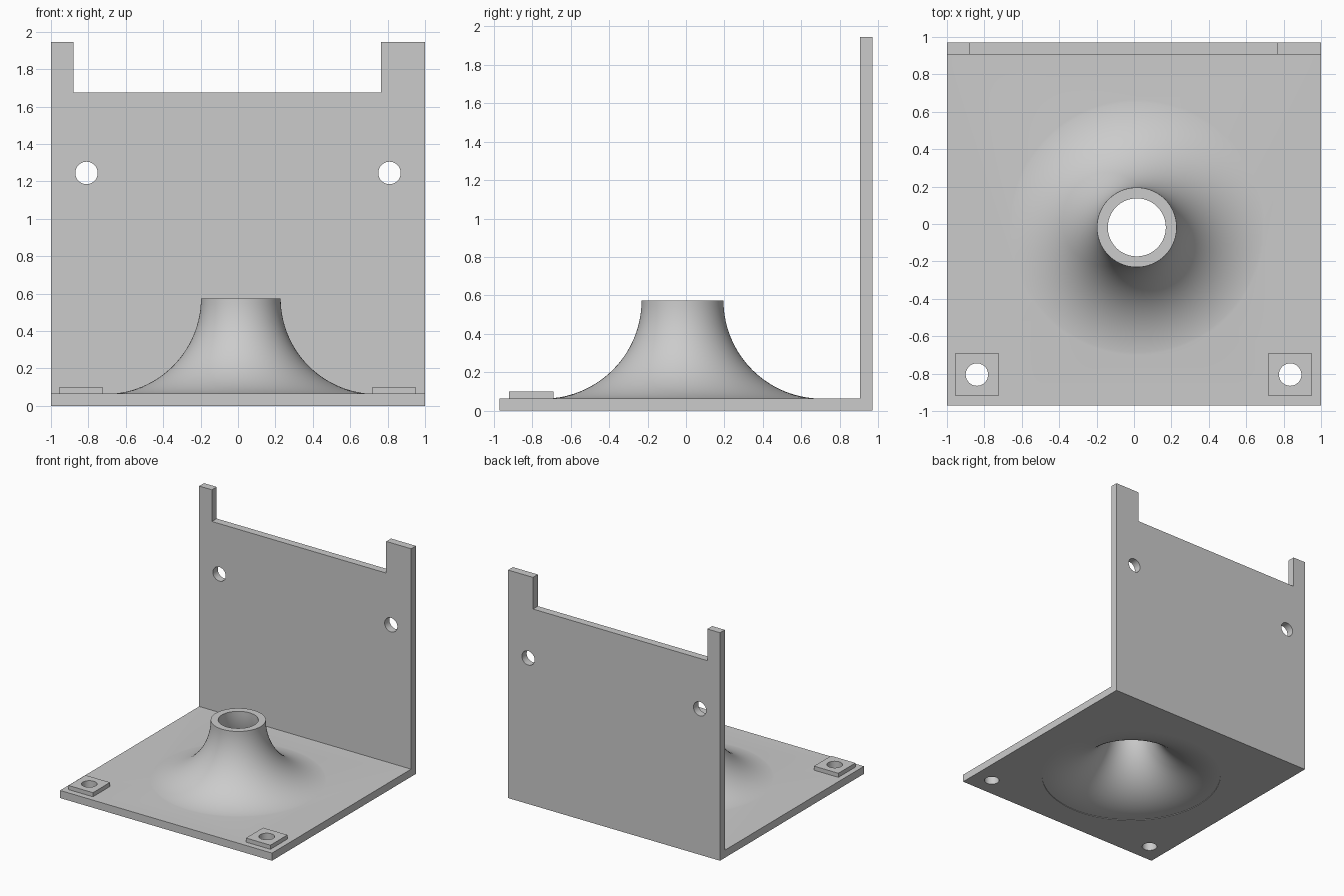
import bpy, bmesh, math

if "Cube" in bpy.data.objects:
    bpy.data.objects.remove(bpy.data.objects["Cube"])

grey = bpy.data.materials.new("light grey")
grey.diffuse_color = (0.6, 0.6, 0.6, 1)
grey.use_nodes = True
grey.node_tree.nodes["Principled BSDF"].inputs["Base Color"].default_value = grey.diffuse_color
CX, CY = 0.015, -0.018      # funnel axis
T = 0.065                   # sheet thickness


def finish(name, bm):
    bmesh.ops.recalc_face_normals(bm, faces=bm.faces)
    me = bpy.data.meshes.new(name)
    bm.to_mesh(me)
    bm.free()
    ob = bpy.data.objects.new(name, me)
    bpy.context.collection.objects.link(ob)
    me.materials.append(grey)
    return ob


def extrude(name, pts, vec):
    bm = bmesh.new()
    face = bm.faces.new([bm.verts.new(p) for p in pts])
    new = bmesh.ops.extrude_face_region(bm, geom=[face])["geom"]
    bmesh.ops.translate(bm, vec=vec, verts=[v for v in new if isinstance(v, bmesh.types.BMVert)])
    # the starting face stays as the closing cap
    if len([f for f in bm.faces if len(f.verts) == len(pts)]) < 2:
        bm.faces.new([v for v in face.verts])
    return finish(name, bm)


def lathe(name, profile, n=96):
    bm = bmesh.new()
    rings = [[bm.verts.new((CX + r * math.cos(2 * math.pi * i / n),
                            CY + r * math.sin(2 * math.pi * i / n), z)) for i in range(n)]
             for r, z in profile]
    for a, b in zip(rings, rings[1:]):
        for i in range(n):
            j = (i + 1) % n
            bm.faces.new((a[i], a[j], b[j], b[i]))
    bm.faces.new(rings[0])
    bm.faces.new(rings[-1])
    return finish(name, bm)


def box(name, x0, x1, y0, y1, z0, z1):
    return extrude(name, [(x0, y0, z0), (x1, y0, z0), (x1, y1, z0), (x0, y1, z0)], (0, 0, z1 - z0))


def arc(radius, steps=28):
    # quarter flare from the floor up to the mouth
    return [(0.725 - radius * math.sin(a), 0.575 - radius * math.cos(a))
            for a in (math.pi / 2 * i / steps for i in range(steps + 1))]


def combine(target, tool, op):
    mod = target.modifiers.new(tool.name, 'BOOLEAN')
    mod.object, mod.operation, mod.solver = tool, op, 'EXACT'
    bpy.context.view_layer.objects.active = target
    bpy.ops.object.modifier_apply(modifier=mod.name)
    bpy.data.objects.remove(tool, do_unlink=True)


def hole(target, x, y, z, upright):
    bm = bmesh.new()
    bmesh.ops.create_cone(bm, cap_ends=True, segments=40, radius1=0.06, radius2=0.06, depth=0.4)
    cutter = finish("hole_cutter", bm)
    cutter.location = (x, y, z)
    if not upright:
        cutter.rotation_euler = (math.pi / 2, 0, 0)
    bpy.context.view_layer.update()
    combine(target, cutter, 'DIFFERENCE')


# L-shaped sheet: floor and back wall
bracket = extrude("bracket", [(-1, -0.97, 0), (-1, 0.97, 0), (-1, 0.97, 1.945), (-1, 0.905, 1.945),
                              (-1, 0.905, T), (-1, -0.97, T)], (2, 0, 0))

# notch in the top of the back wall
combine(bracket, box("notch_cutter", -0.88, 0.765, 0.8, 1.1, 1.675, 2.1), 'DIFFERENCE')

# flared funnel with a hollow of even wall thickness
combine(bracket, lathe("funnel", [(0.725, 0.03)] + arc(0.512)), 'UNION')
combine(bracket, lathe("funnel_hollow", [(0.725, -0.05)] + arc(0.57) + [(0.155, 0.7)]), 'DIFFERENCE')

# raised corner pads with screw holes
for x in (-0.84, 0.835):
    combine(bracket, box("pad", x - 0.115, x + 0.115, -0.92, -0.69, 0.03, 0.10), 'UNION')
    hole(bracket, x, -0.805, 0.05, True)

# holes through the back wall
for x in (-0.81, 0.81):
    hole(bracket, x, 0.94, 1.245, False)

bpy.ops.object.select_all(action='DESELECT')
bracket.select_set(True)
bpy.context.view_layer.objects.active = bracket
bpy.ops.object.shade_smooth_by_angle(angle=math.radians(30))
